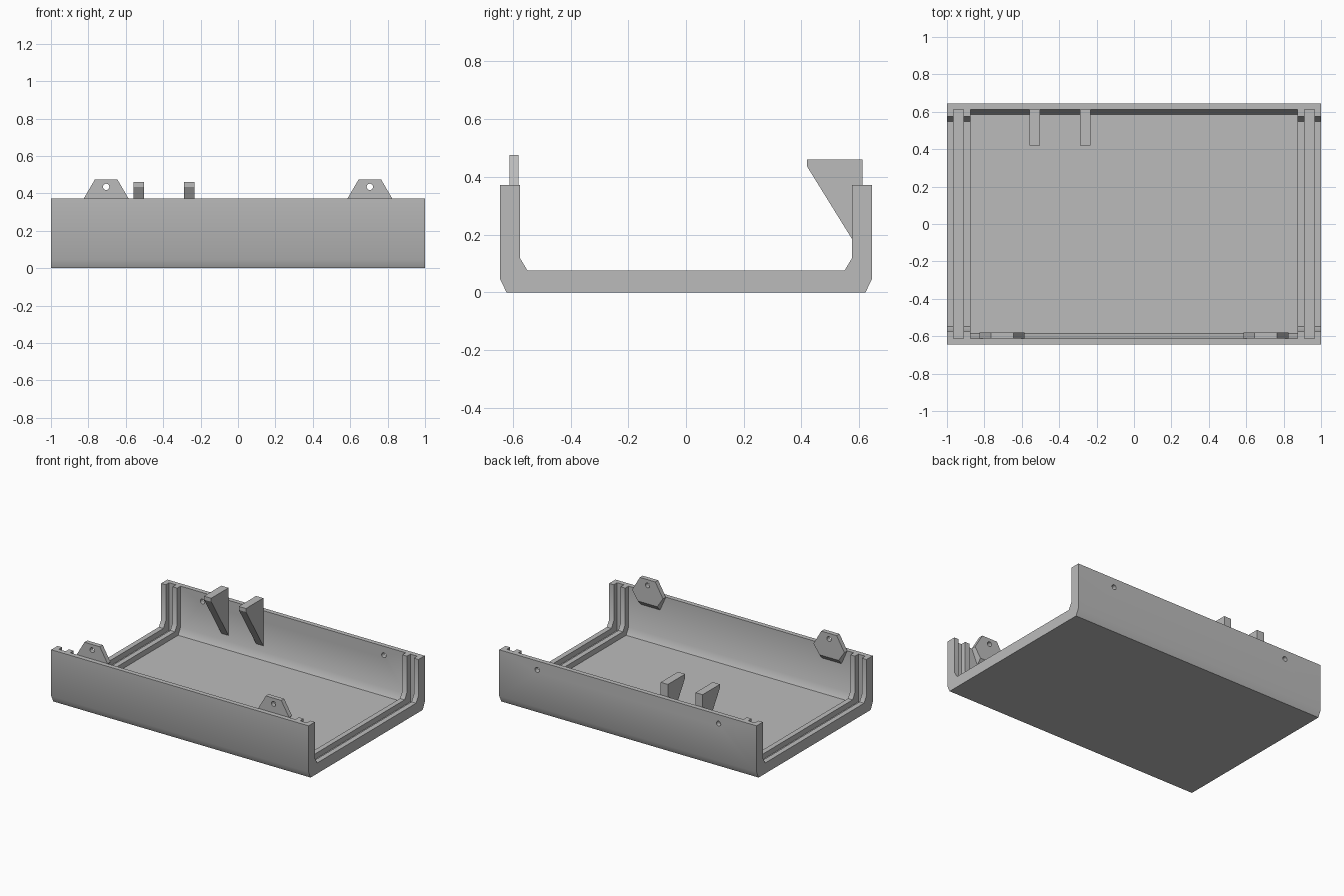
import bpy, bmesh, math
from mathutils import Matrix

if "Cube" in bpy.data.objects:
    bpy.data.objects.remove(bpy.data.objects["Cube"])

grey = bpy.data.materials.new("plain grey")
grey.use_nodes = True
colour = (0.5, 0.5, 0.5, 1)
grey.diffuse_color = colour
grey.node_tree.nodes["Principled BSDF"].inputs["Base Color"].default_value = colour

HEIGHT, INNER, FLOOR = 0.372, 0.612, 0.037


def make(name, bm):
    bmesh.ops.recalc_face_normals(bm, faces=bm.faces)
    mesh = bpy.data.meshes.new(name)
    bm.to_mesh(mesh)
    bm.free()
    mesh.materials.append(grey)
    obj = bpy.data.objects.new(name, mesh)
    bpy.context.collection.objects.link(obj)
    return obj


def bar(name, profile, x0, x1):
    """Extrude a (y, z) profile along x."""
    bm = bmesh.new()
    face = bm.faces.new([bm.verts.new((x0, y, z)) for y, z in profile])
    ext = bmesh.ops.extrude_face_region(bm, geom=[face])["geom"]
    moved = [v for v in ext if isinstance(v, bmesh.types.BMVert)]
    bmesh.ops.translate(bm, verts=moved, vec=(x1 - x0, 0, 0))
    return make(name, bm)


def trough(half, low, corner_in, corner_up, top):
    """Symmetric section with chamfered lower corners."""
    side = [(half - corner_in, low), (half, low + corner_up), (half, top)]
    return side + [(-y, z) for y, z in reversed(side)]


def drill(x, y, z):
    """Round hole cutter along y."""
    bm = bmesh.new()
    bmesh.ops.create_cone(bm, cap_ends=True, segments=24, radius1=0.017, radius2=0.017, depth=0.12,
                          matrix=Matrix.Translation((x, y, z)) @ Matrix.Rotation(math.pi / 2, 4, "X"))
    return make("hole_cutter", bm)


def cut(obj, cutters):
    bpy.context.view_layer.objects.active = obj
    for c in cutters:
        mod = obj.modifiers.new("cut", "BOOLEAN")
        mod.operation, mod.solver, mod.object = "DIFFERENCE", "EXACT", c
        bpy.ops.object.modifier_apply(modifier=mod.name)
        bpy.data.objects.remove(c)


# Channel body: hollow, end ribs, panel grooves and screw holes
body = bar("channel_body", trough(0.645, 0, 0.023, 0.047, HEIGHT), -1, 1)
cutters = [bar("rib_opening", trough(0.575, 0.075, 0.026, 0.043, 0.6), -1.1, 1.1),
           bar("main_hollow", trough(INNER, FLOOR, 0.027, 0.047, 0.6), -0.875, 0.875)]
slot = [(INNER, FLOOR), (INNER, 0.6), (-INNER, 0.6), (-INNER, FLOOR)]
for s in (-1, 1):
    cutters.append(bar("groove", slot, s * 0.911, s * 0.964))
    cutters.append(drill(s * 0.705, 0.63, 0.309))
cut(body, cutters)

# Screw tabs on the inside of the front wall
tab_outline = [(0.06, 0.475), (0.12, HEIGHT), (0.075, 0.305)]
for side, s in (("right", -1), ("left", 1)):
    bm = bmesh.new()
    pts = tab_outline + [(-x, z) for x, z in reversed(tab_outline)]
    back = [bm.verts.new((s * 0.705 + x, -INNER, z)) for x, z in pts]
    front = [bm.verts.new((s * 0.705 + x, -0.58, z)) for x, z in pts]
    for v in back[2:4]:
        v.co.z -= 0.035
    bm.faces.new(back)
    bm.faces.new(front)
    for i in range(len(pts)):
        j = (i + 1) % len(pts)
        bm.faces.new((back[i], back[j], front[j], front[i]))
    tab = make(side + "_screw_tab", bm)
    cut(tab, [drill(s * 0.705, -0.596, 0.435)])

# Triangular brackets on the back wall
bracket = [(INNER, 0.46), (0.42, 0.46), (0.42, 0.435), (INNER, 0.125)]
for name, x in (("outer_bracket", -0.53), ("inner_bracket", -0.26)):
    bar(name, bracket, x - 0.028, x + 0.028)

# Soft shading across the shallow chamfers of the body
bpy.ops.object.select_all(action="DESELECT")
body.select_set(True)
bpy.context.view_layer.objects.active = body
bpy.ops.object.shade_smooth_by_angle(angle=math.radians(32))
